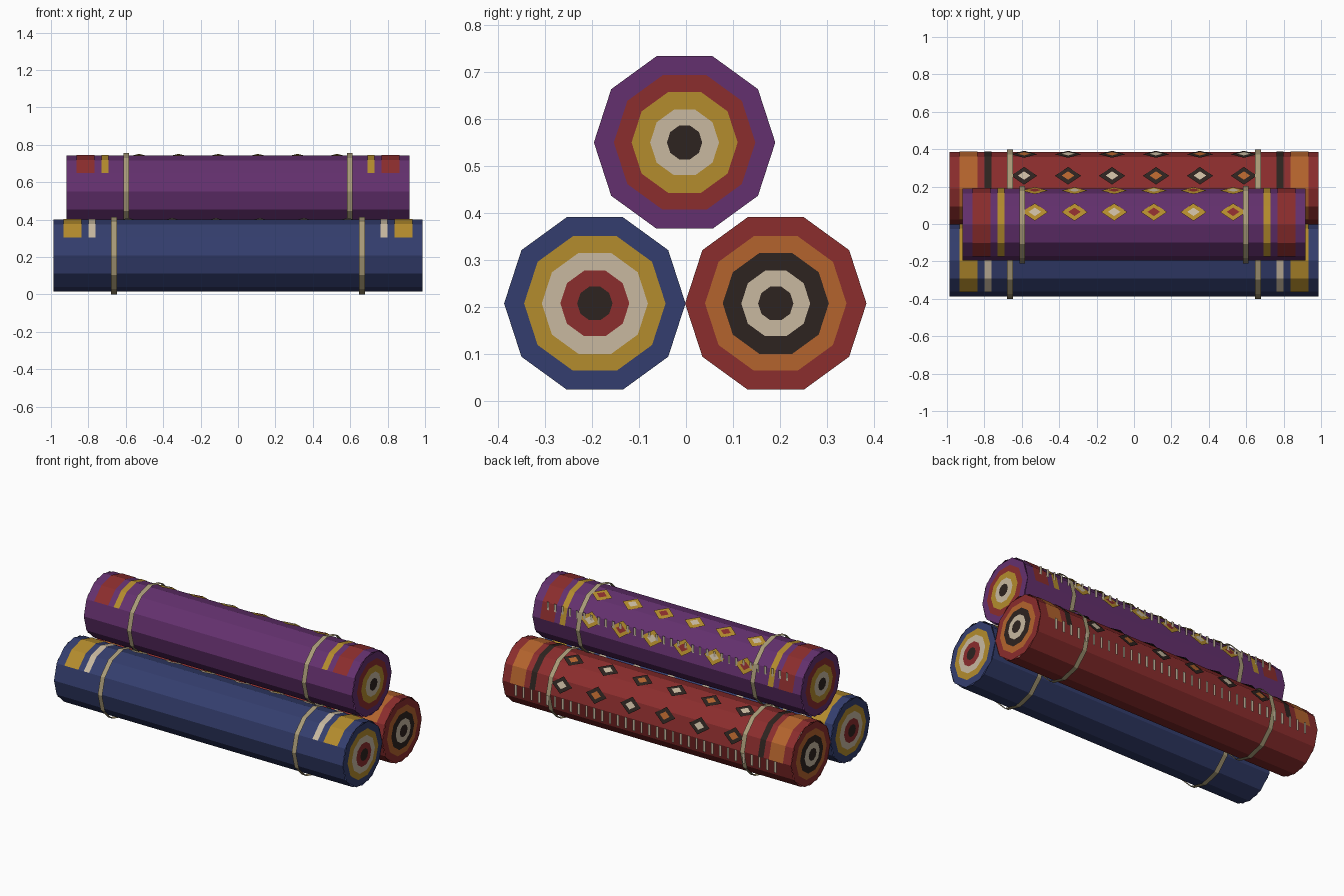
import bpy
from math import sin, cos, radians

if "Cube" in bpy.data.objects:
    bpy.data.objects.remove(bpy.data.objects["Cube"])

COLORS = {
    "red": (.26, .026, .026), "blue": (.034, .048, .156), "purple": (.127, .03, .156),
    "yellow": (.456, .262, .026), "cream": (.578, .485, .352), "orange": (.456, .127, .026),
    "black": (.026, .017, .014), "straw": (.40, .33, .19),
}
MATS = {}
for key, rgb in COLORS.items():
    MATS[key] = bpy.data.materials.new(key)
    MATS[key].diffuse_color = (*rgb, 1)


def add_object(name, verts, faces, colors, loc):
    """One mesh object; colors holds one colour name per face."""
    mesh = bpy.data.meshes.new(name)
    mesh.from_pydata(verts, [], faces)
    used = list(dict.fromkeys(colors))
    for c in used:
        mesh.materials.append(MATS[c])
    for poly, c in zip(mesh.polygons, colors):
        poly.material_index = used.index(c)
    ob = bpy.data.objects.new(name, mesh)
    ob.location = loc
    bpy.context.collection.objects.link(ob)


def ring(x, r, angles):
    # angle 0 points to the back (+y), 90 points up
    return [(x, r * cos(radians(a)), r * sin(radians(a))) for a in angles]


def sleeve(name, x0, x1, r, a0, a1, color, loc):
    """Open faceted shell around the roll, one facet per 30 degrees."""
    angles = range(a0, a1 + 1, 30)
    n = len(angles)
    verts = ring(x0, r, angles) + ring(x1, r, angles)
    faces = [(i, i + 1, n + i + 1, n + i)[::-1] for i in range(n - 1)]
    add_object(name, verts, faces, [color] * len(faces), loc)


def end_discs(name, half, radius, colors, loc):
    """Stacked ten-sided discs forming the coloured target on each end."""
    verts, faces, cols = [], [], []
    for side in (-1, 1):
        for k, (c, f) in enumerate(zip(colors, (1, .78, .585, .38, .195))):
            base = len(verts)
            verts += ring(side * (half + .003 * k), radius * f, range(0, 360, 36))
            face = tuple(range(base, base + 10))
            faces.append(face if side > 0 else face[::-1])
            cols.append(c)
    add_object(name, verts, faces, cols, loc)


def diamonds(name, spacing, radius, outer, inners, loc):
    """Two rows of flat two-tone diamonds on the back and top."""
    verts, faces, cols = [], [], []
    for row, ang in enumerate((70, 22)):
        a = radians(ang)
        for i in range(6):
            x = (i - 2.5) * spacing
            for lift, s, c in ((.003, 1, outer), (.006, .48, inners[(i + row) % 2])):
                r, w, h, b = radius + lift, .07 * s, .05 * s, len(verts)
                for dx, t in ((-w, 0), (0, -h), (w, 0), (0, h)):
                    verts.append((x + dx, r * cos(a) - t * sin(a), r * sin(a) + t * cos(a)))
                faces.append((b + 3, b + 2, b + 1, b))
                cols.append(c)
    add_object(name, verts, faces, cols, loc)


def fringe(name, span, y, z0, z1, loc, count=34):
    """Row of short hanging strips along the loose edge."""
    verts, faces = [], []
    for i in range(count):
        x, b = -span + 2 * span * i / (count - 1), len(verts)
        verts += [(x - .008, y, z0), (x + .008, y, z0), (x + .008, y, z1), (x - .008, y, z1)]
        faces.append((b + 3, b + 2, b + 1, b))
    add_object(name, verts, faces, ["cream"] * count, loc)


def carpet_roll(name, y, z, half, body, discs, bands, outer, inners, strap_x, spacing, tassel):
    R, loc = .193, (0, y, z)
    sleeve(name + "_body", -half, half, R, 0, 360, body, loc)
    end_discs(name + "_end_rings", half, R, discs, loc)
    for side, label in ((-1, "left"), (1, "right")):
        # wide and narrow border bands, then the tie strap
        for kind, color, d0, d1 in (("wide", bands[0], .054, .150), ("narrow", bands[1], .187, .224)):
            xs = sorted((side * (half - d0), side * (half - d1)))
            sleeve(f"{name}_{kind}_band_{label}", *xs, R + .003, 0, 150, color, loc)
        sleeve(f"{name}_strap_{label}", side * strap_x - .015, side * strap_x + .015,
               .207, 0, 360, "straw", loc)
    diamonds(name + "_diamonds", spacing, R, outer, inners, loc)
    fringe(name + "_fringe", half - .1, *tassel, loc)


carpet_roll("blue_roll", -.194, .2075, .987, "blue", ("blue", "yellow", "cream", "red", "black"),
            ("yellow", "cream"), "cream", ("yellow", "red"), .663, .235, (.205, -.065, .005))
carpet_roll("red_roll", .191, .2075, .987, "red", ("red", "orange", "black", "cream", "black"),
            ("orange", "black"), "black", ("cream", "orange"), .663, .235, (.205, -.065, .005))
carpet_roll("purple_roll", -.003, .55, .917, "purple", ("purple", "red", "yellow", "cream", "black"),
            ("red", "yellow"), "yellow", ("cream", "red"), .597, .212, (.184, .06, .11))

for m in bpy.data.materials:
    if m.users and not m.is_grease_pencil:
        m.use_nodes = True
        m.node_tree.nodes["Principled BSDF"].inputs["Base Color"].default_value = m.diffuse_color
